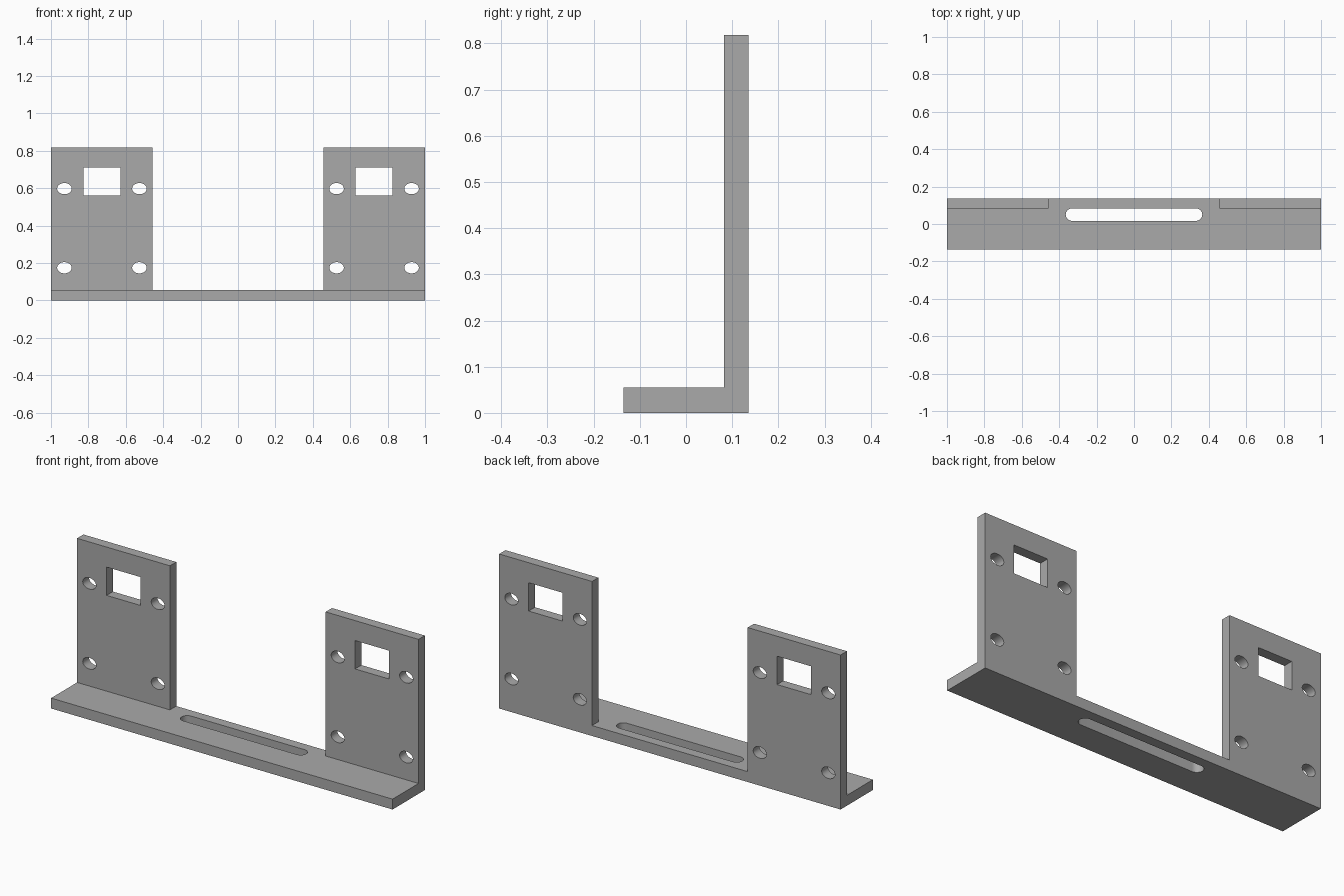
import bpy, bmesh, math

default = bpy.data.objects.get("Cube")
if default:
    bpy.data.objects.remove(default, do_unlink=True)

# Overall dimensions
HALF, INNER = 1.0, 0.456
FRONT, WALL, BACK = -0.135, 0.082, 0.135
FLOOR, TOP = 0.055, 0.818

grey = bpy.data.materials.new("bracket_grey")
grey.use_nodes = True
colour = (0.40, 0.40, 0.40, 1)
grey.diffuse_color = colour
grey.node_tree.nodes["Principled BSDF"].inputs["Base Color"].default_value = colour


def make_object(name, bm):
    bmesh.ops.recalc_face_normals(bm, faces=bm.faces)
    mesh = bpy.data.meshes.new(name)
    bm.to_mesh(mesh)
    bm.free()
    mesh.materials.append(grey)
    obj = bpy.data.objects.new(name, mesh)
    bpy.context.collection.objects.link(obj)
    return obj


def extrude_up(bm, faces, height):
    new = bmesh.ops.extrude_face_region(bm, geom=faces)["geom"]
    verts = [g for g in new if isinstance(g, bmesh.types.BMVert)]
    bmesh.ops.translate(bm, verts=verts, vec=(0, 0, height))
    return [g for g in new if isinstance(g, bmesh.types.BMFace)]


def prism(bm, outline, offset):
    """Closed outline swept by an offset, used as a cutter."""
    face = bm.faces.new([bm.verts.new(p) for p in outline])
    new = bmesh.ops.extrude_face_region(bm, geom=[face])["geom"]
    bmesh.ops.translate(bm, vec=offset,
                        verts=[g for g in new if isinstance(g, bmesh.types.BMVert)])


# Bracket body: base strip with an upright plate raised at each back end
bm = bmesh.new()
xs, ys = (-HALF, -INNER, INNER, HALF), (FRONT, WALL, BACK)
grid = [[bm.verts.new((x, y, 0)) for y in ys] for x in xs]
for i in range(3):
    for j in range(2):
        bm.faces.new((grid[i][j], grid[i + 1][j], grid[i + 1][j + 1], grid[i][j + 1]))
bottom = bm.faces[:]
tops = extrude_up(bm, bottom, FLOOR)
ends = [f for f in tops
        if f.calc_center_median().y > WALL and abs(f.calc_center_median().x) > INNER]
extrude_up(bm, ends, TOP - FLOOR)
# Close the underside if the extrusion left it open
bmesh.ops.holes_fill(bm, edges=[e for e in bm.edges if e.is_boundary], sides=0)
bmesh.ops.recalc_face_normals(bm, faces=bm.faces)
bmesh.ops.dissolve_limit(bm, angle_limit=0.01, verts=bm.verts, edges=bm.edges)
bracket = make_object("mounting_bracket", bm)

# Cutters: sensor window and four oval screw holes in each plate
bm = bmesh.new()
through = (0, BACK - WALL + 0.1, 0)
y0 = WALL - 0.05
for side in (-1, 1):
    x1, x2 = side * 0.628, side * 0.827
    prism(bm, [(x1, y0, 0.562), (x2, y0, 0.562), (x2, y0, 0.712), (x1, y0, 0.712)], through)
    for cx in (0.527, 0.928):
        for cz in (0.175, 0.598):
            ring = [math.tau * k / 32 for k in range(32)]
            prism(bm, [(side * cx + 0.039 * math.cos(a), y0, cz + 0.030 * math.sin(a))
                       for a in ring], through)

# Cutter: long round-ended slot in the base
r, reach, cy = 0.033, 0.332, 0.05
slot = []
for side, start in ((1, -math.pi / 2), (-1, math.pi / 2)):
    for k in range(17):
        a = start + math.pi * k / 16
        slot.append((side * reach + r * math.cos(a), cy + r * math.sin(a), -0.05))
prism(bm, slot, (0, 0, FLOOR + 0.1))
cutter = make_object("hole_cutter", bm)
cutter.hide_render = True
cutter.hide_viewport = True

# Cut the openings and bake the result into the bracket
cut = bracket.modifiers.new("openings", "BOOLEAN")
cut.operation = "DIFFERENCE"
cut.solver = "EXACT"
cut.object = cutter
bpy.context.view_layer.update()
result = bpy.data.meshes.new_from_object(
    bracket.evaluated_get(bpy.context.evaluated_depsgraph_get()))
bracket.modifiers.clear()
bracket.data = result
bpy.data.objects.remove(cutter, do_unlink=True)

# Smooth hole walls, keep the plate edges sharp
bpy.ops.object.select_all(action="DESELECT")
bracket.select_set(True)
bpy.context.view_layer.objects.active = bracket
bpy.ops.object.shade_smooth_by_angle(angle=math.radians(30))
